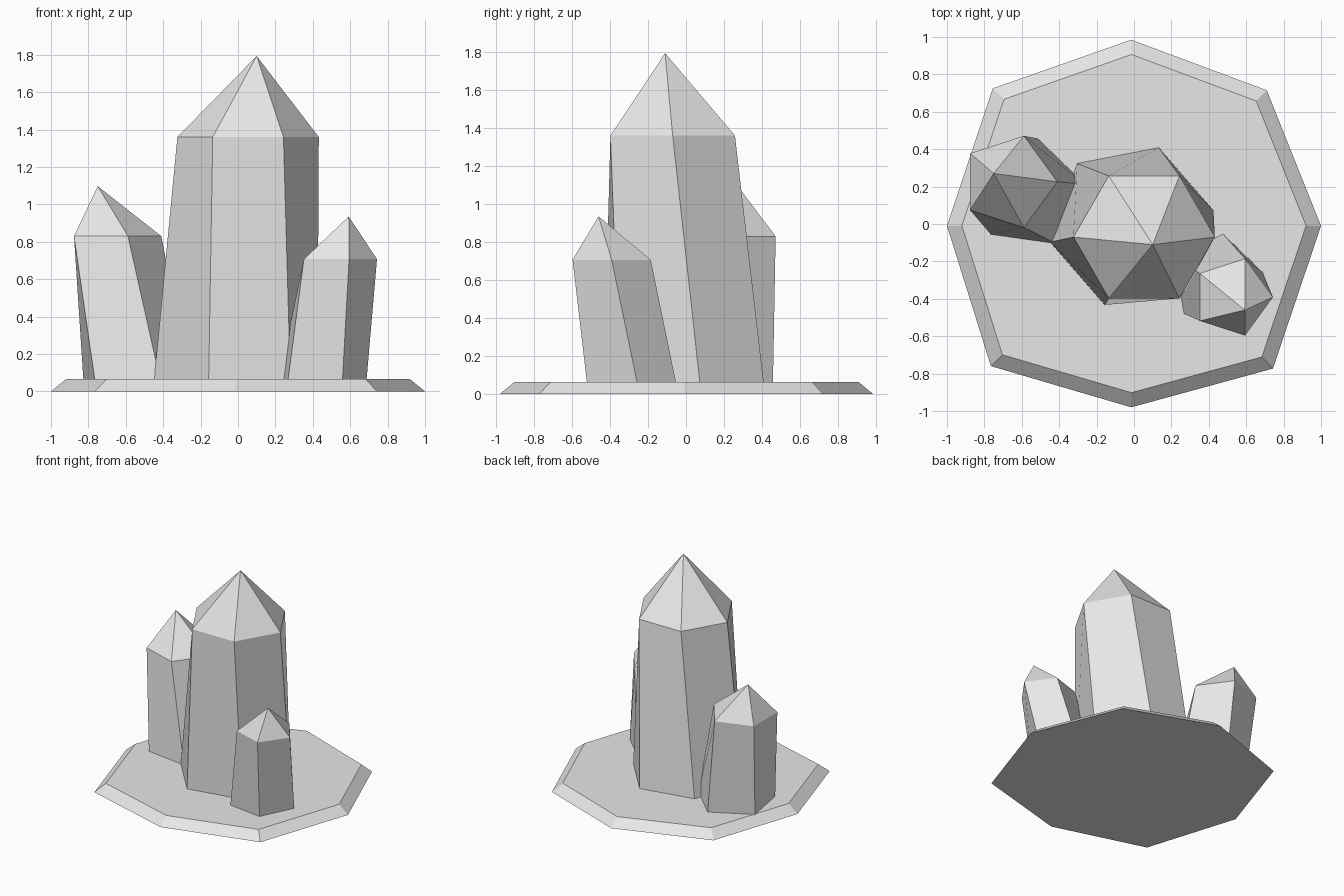
import bpy, bmesh, math

if "Cube" in bpy.data.objects:
    bpy.data.objects.remove(bpy.data.objects["Cube"])

stone = bpy.data.materials.new("pale grey stone")
stone.diffuse_color = (0.8, 0.8, 0.8, 1)
stone.use_nodes = True
stone.node_tree.nodes["Principled BSDF"].inputs["Base Color"].default_value = stone.diffuse_color


def ring(centre, radius, sides, turn, z):
    """Points of a regular polygon, turned by some degrees."""
    return [(centre[0] + radius * math.cos(math.radians(turn) + math.tau * i / sides),
             centre[1] + radius * math.sin(math.radians(turn) + math.tau * i / sides), z)
            for i in range(sides)]


def loft(name, lower, upper, apex=None):
    """Join two rings with flat sides, closed by a cap or a pointed tip."""
    bm = bmesh.new()
    a = [bm.verts.new(p) for p in lower]
    b = [bm.verts.new(p) for p in upper]
    n = len(a)
    tip = bm.verts.new(apex) if apex else None
    bm.faces.new(a[::-1])
    for i in range(n):
        j = (i + 1) % n
        bm.faces.new((a[i], a[j], b[j], b[i]))
        if tip:
            bm.faces.new((b[i], b[j], tip))
    if not tip:
        bm.faces.new(b)
    bmesh.ops.recalc_face_normals(bm, faces=bm.faces)
    mesh = bpy.data.meshes.new(name)
    bm.to_mesh(mesh)
    bm.free()
    mesh.materials.append(stone)
    obj = bpy.data.objects.new(name, mesh)
    bpy.context.collection.objects.link(obj)
    return obj


# Irregular eight-sided base slab with bevelled rim
BASE_TOP = 0.065
outline = [(1, -0.01), (0.71, 0.715), (-0.015, 0.985), (-0.755, 0.725),
           (-1, -0.01), (-0.765, -0.76), (-0.015, -0.98), (0.743, -0.773)]
loft("base_slab",
     [(x, y, 0) for x, y in outline],
     [(x * 0.92, y * 0.92, BASE_TOP) for x, y in outline])

# Leaning, slightly twisted crystals:
# name, sides, foot centre, foot radius, foot turn, shoulder centre, radius, height, tip
crystals = [
    ("main_crystal", 6, (-0.012, -0.012), 0.445, 11, (0.054, -0.07), 0.378, 1.36,
     (0.10, -0.11, 1.793)),
    ("left_crystal", 5, (-0.557, 0.16), 0.30, 10, (-0.668, 0.226), 0.258, 0.83,
     (-0.75, 0.27, 1.097)),
    ("right_crystal", 5, (0.441, -0.30), 0.25, 10, (0.527, -0.391), 0.216, 0.707,
     (0.592, -0.46, 0.935)),
]
for name, sides, foot, foot_r, turn, shoulder, r, height, tip in crystals:
    loft(name, ring(foot, foot_r, sides, turn, BASE_TOP - 0.005),
         ring(shoulder, r, sides, 0, height), tip)
